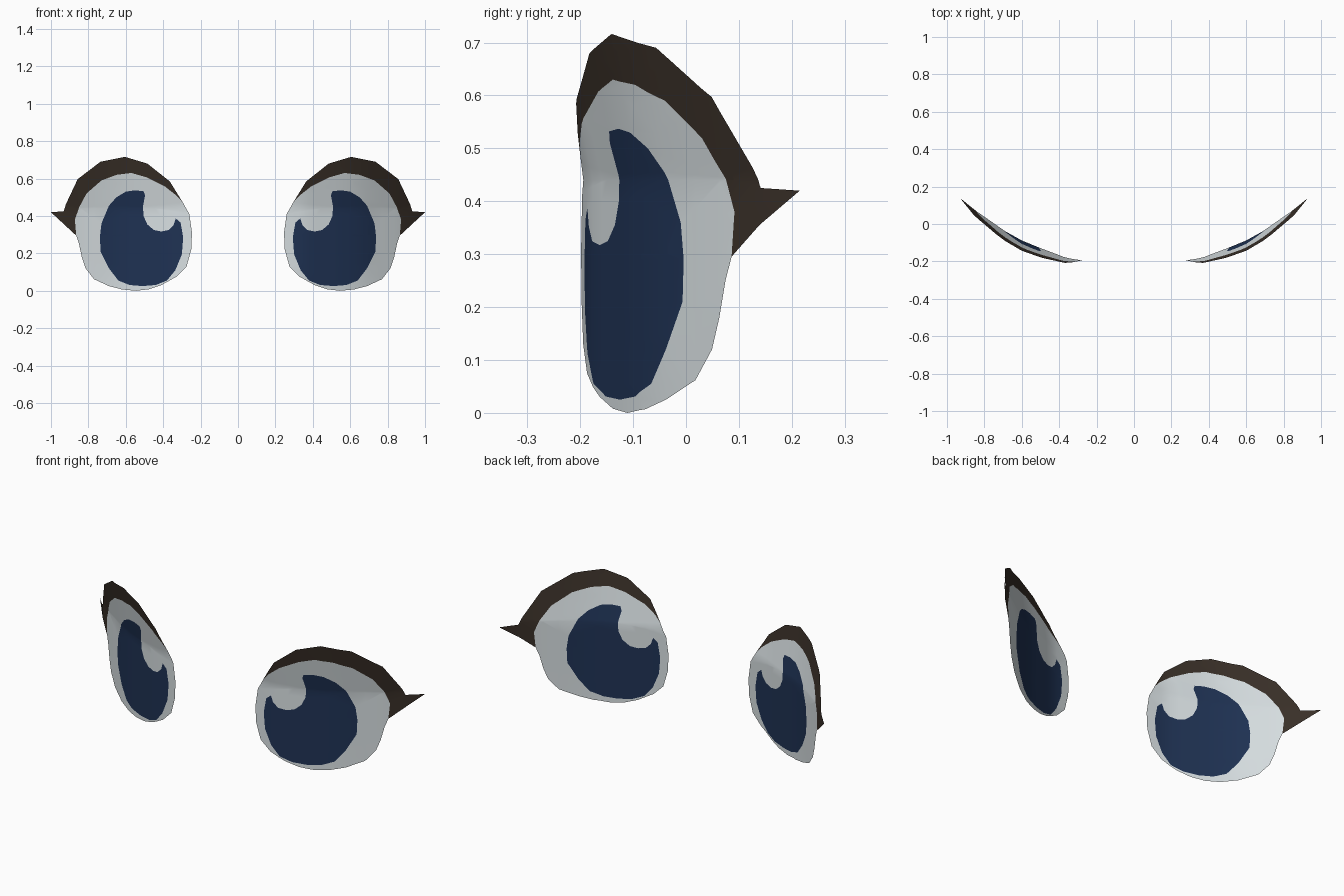
import bpy, bmesh
from mathutils import Vector
from mathutils.geometry import tessellate_polygon

if "Cube" in bpy.data.objects:
    bpy.data.objects.remove(bpy.data.objects["Cube"])

# Depth of the curved eye sheet: profile across x, with the upper part leaning forward
PROFILE = [(.24, -.199), (.33, -.187), (.376, -.176), (.42, -.159), (.51, -.125),
           (.60, -.088), (.69, -.038), (.77, .018), (.835, .063),
           (.87, .09), (.93, .139), (1.0, .215)]
LEAN_START = .44


def depth(x, z):
    for (x0, y0), (x1, y1) in zip(PROFILE, PROFILE[1:]):
        if x <= x1:
            break
    return y0 + (y1 - y0) * (x - x0) / (x1 - x0) - .2 * max(0, z - LEAN_START)


def material(name, rgb):
    m = bpy.data.materials.new(name)
    m.diffuse_color = (*rgb, 1)
    m.use_nodes = True
    m.node_tree.nodes["Principled BSDF"].inputs["Base Color"].default_value = m.diffuse_color
    return m


def sheet(name, loops, mat):
    """Fill the outline (first loop) minus holes, bend it to the sheet, mirror it."""
    polys = [[Vector((x, z, 0)) for x, z in loop] for loop in loops]
    bm = bmesh.new()
    verts = [bm.verts.new((p.x, 0, p.y)) for poly in polys for p in poly]
    for tri in tessellate_polygon(polys):
        bm.faces.new([verts[i] for i in tri])
    # cut into strips so the sheet can bend
    cuts = [((x, 0, 0), (1, 0, 0)) for x, _ in PROFILE[1:-1]]
    cuts += [((0, 0, z), (0, 0, 1)) for z in (.15, .3, LEAN_START, .58)]
    for co, no in cuts:
        bmesh.ops.bisect_plane(bm, geom=bm.verts[:] + bm.edges[:] + bm.faces[:],
                               dist=1e-5, plane_co=co, plane_no=no)
    bmesh.ops.triangulate(bm, faces=[f for f in bm.faces if len(f.verts) > 4])
    for v in bm.verts:
        v.co.y = depth(v.co.x, v.co.z)
    bm.normal_update()
    for f in bm.faces:
        f.smooth = True
        if f.normal.y > 0:
            f.normal_flip()
    me = bpy.data.meshes.new(name)
    bm.to_mesh(me)
    bm.free()
    me.materials.append(mat)
    ob = bpy.data.objects.new(name, me)
    bpy.context.collection.objects.link(ob)
    ob.modifiers.new("mirror", "MIRROR").use_axis[0] = True
    return ob


white = material("eye white", (.69, .745, .765))
blue = material("iris navy", (.0135, .032, .088))
brown = material("lash brown", (.041, .029, .021))

# Outlines in front view (x, z)
lid_line = [(.865, .295), (.872, .38), (.85, .445), (.81, .52), (.73, .59),
            (.65, .62), (.57, .63), (.49, .607), (.39, .557), (.33, .51), (.295, .472)]
lower_edge = [(.26, .41), (.246, .31), (.25, .22), (.275, .13), (.33, .075),
              (.41, .03), (.475, .008), (.545, 0), (.62, .007), (.69, .025), (.77, .062),
              (.815, .12), (.835, .18), (.85, .25)]
lash_top = [(.365, .585), (.485, .68), (.605, .716), (.735, .69), (.857, .597),
            (.92, .463), (.932, .425), (1.0, .42)]
# iris with the round highlight bitten out of its upper inner side
iris = [(.30, .195), (.335, .11), (.38, .055), (.44, .031), (.51, .025), (.58, .031),
        (.64, .055), (.69, .12), (.735, .21), (.738, .29), (.73, .36), (.69, .455),
        (.65, .50), (.60, .53), (.55, .537), (.505, .532), (.497, .51), (.508, .45),
        (.505, .40), (.485, .355), (.45, .325), (.41, .317), (.37, .325), (.344, .352),
        (.333, .387), (.307, .365), (.293, .285)]

sheet("eye_white", [lid_line + lower_edge, iris], white)
sheet("iris", [iris], blue)
sheet("upper_lash", [lid_line + lash_top], brown)
